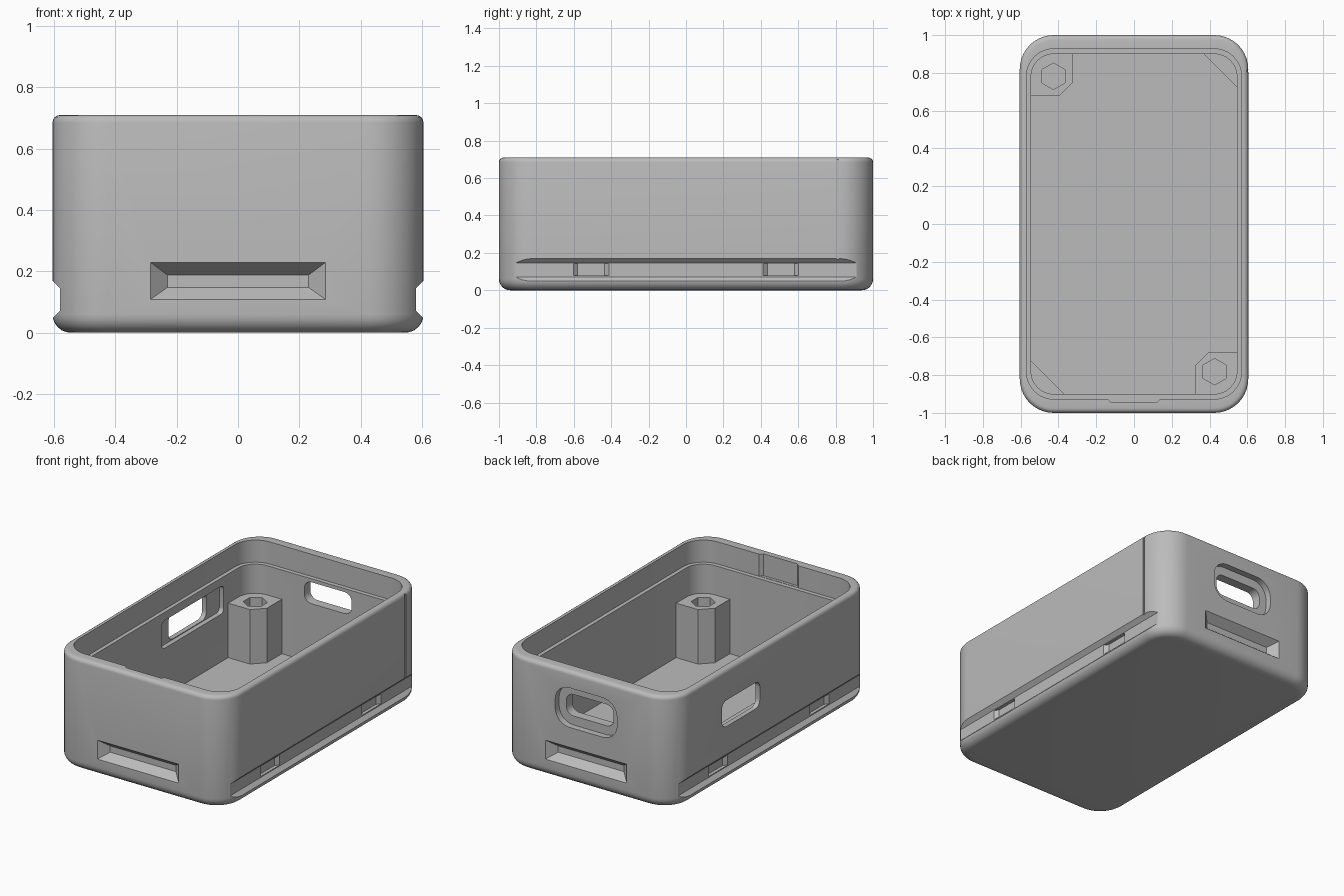
import bpy, bmesh, math
from mathutils import Vector

if "Cube" in bpy.data.objects:
    bpy.data.objects.remove(bpy.data.objects["Cube"])

grey = bpy.data.materials.new("plain grey")
grey.diffuse_color = (0.5, 0.5, 0.5, 1)
grey.use_nodes = True
grey.node_tree.nodes["Principled BSDF"].inputs["Base Color"].default_value = grey.diffuse_color


def loft(name, rings):
    """Closed solid through equal-length rings of points."""
    bm = bmesh.new()
    vs = [[bm.verts.new(p) for p in ring] for ring in rings]
    n = len(vs[0])
    for a, b in zip(vs, vs[1:]):
        for i in range(n):
            j = (i + 1) % n
            bm.faces.new((a[i], a[j], b[j], b[i]))
    bm.faces.new(vs[0][::-1])
    bm.faces.new(vs[-1])
    bmesh.ops.recalc_face_normals(bm, faces=bm.faces)
    me = bpy.data.meshes.new(name)
    bm.to_mesh(me)
    bm.free()
    me.materials.append(grey)
    ob = bpy.data.objects.new(name, me)
    bpy.context.collection.objects.link(ob)
    return ob


def rrect(hx, hy, r, seg=10):
    """Rounded rectangle outline, 2D."""
    pts = []
    for k, (sx, sy) in enumerate([(1, 1), (-1, 1), (-1, -1), (1, -1)]):
        for i in range(seg + 1):
            a = math.pi / 2 * (k + i / seg)
            pts.append((sx * (hx - r) + r * math.cos(a), sy * (hy - r) + r * math.sin(a)))
    return pts


def select(ob):
    bpy.ops.object.select_all(action='DESELECT')
    ob.select_set(True)
    bpy.context.view_layer.objects.active = ob


def cut(ob, cutter):
    cutter.hide_render = True
    m = ob.modifiers.new("cut", 'BOOLEAN')
    m.operation, m.solver, m.object = 'DIFFERENCE', 'EXACT', cutter
    select(ob)
    bpy.ops.object.modifier_apply(modifier=m.name)
    bpy.data.objects.remove(cutter, do_unlink=True)


def smooth(ob):
    select(ob)
    bpy.ops.object.shade_smooth_by_angle(angle=math.radians(30))


# Tray shell: outside up from the base fillet, over the rim, down to the floor
HX, HY, R = 0.605, 1.0, 0.18
FLOOR, LEDGE, TOP = 0.04, 0.57, 0.71
profile = []                                   # (inset, z)
for i in range(7):
    a = math.pi / 2 * i / 6
    profile.append((0.06 * (1 - math.sin(a)), 0.06 * (1 - math.cos(a))))
for i in range(5):
    a = math.pi / 2 * i / 4
    profile.append((0.025 * (1 - math.cos(a)), TOP - 0.025 + 0.025 * math.sin(a)))
profile += [(0.036, TOP), (0.036, LEDGE), (0.06, LEDGE), (0.06, FLOOR)]
# the end walls are thicker than the side walls on the inside
rings = []
for k, (d, z) in enumerate(profile):
    dy = {0.036: 0.073, 0.06: 0.10}[d] if k >= 12 else d
    rings.append([(x, y, z) for x, y in rrect(HX - d, HY - dy, R - d)])
tray = loft("tray", rings)


def rect_x(x, yc, zc, hy, hz):
    return [(x, yc + a * hy, zc + b * hz) for a, b in [(-1, -1), (1, -1), (1, 1), (-1, 1)]]


def rect_y(y, zc, hx, hz):
    return [(a * hx, y, zc + b * hz) for a, b in [(-1, -1), (1, -1), (1, 1), (-1, 1)]]


for s in (-1, 1):
    # Tapered finger slots in the two ends
    cut(tray, loft("end_slot", [rect_y(s * 1.01, 0.169, 0.296, 0.068),
                                rect_y(s * 0.95, 0.168, 0.23, 0.02)]))
    # Long side grooves with two small pockets each
    section = [(0.65, 0.215), (0.58, 0.145), (0.58, 0.072), (0.65, 0.002)]
    cut(tray, loft("side_groove", [[(s * x, y, z) for x, z in section] for y in (-1.1, 1.1)]))
    for yc in (-0.507, 0.507):
        cut(tray, loft("groove_pocket", [rect_x(s * 0.588, yc, 0.11, 0.105, 0.032),
                                         rect_x(s * 0.56, yc, 0.11, 0.0725, 0.032)]))


def slot_y(y0, y1, zc, hx, hz, r):
    return loft("port", [[(a, y, zc + b) for a, b in rrect(hx, hz, r, 6)] for y in (y0, y1)])


def slot_x(x0, x1, yc, zc, hy, hz, r):
    return loft("port", [[(x, yc + a, zc + b) for a, b in rrect(hy, hz, r, 6)] for x in (x0, x1)])


# Rear port: shallow recess with a smaller opening
cut(tray, slot_y(1.05, 0.96, 0.48, 0.217, 0.125, 0.1))
cut(tray, slot_y(1.02, 0.85, 0.48, 0.166, 0.068, 0.05))
# Left switch opening with a wider recess inside
cut(tray, slot_x(-0.65, -0.5, 0.315, 0.43, 0.19, 0.083, 0.045))
cut(tray, slot_x(-0.575, -0.5, 0.325, 0.43, 0.31, 0.088, 0.03))
# Thin upright score on the right side
cut(tray, loft("score", [rect_x(x, 0.812, 0.4325, 0.007, 0.2675) for x in (0.597, 0.65)]))
# Lid catch notch in the front rim
notch = [(-0.155, -0.91), (-0.12, -0.945), (0.12, -0.945), (0.155, -0.91)]
cut(tray, loft("catch_notch", [[(x, y, z) for x, y in notch] for z in (LEDGE + 0.002, 0.75)]))
smooth(tray)

# Screw posts with hexagonal sockets and corner gussets
POST = 0.385
post_plan = [(-0.55, 0.905), (-0.55, 0.68), (-0.393, 0.68), (-0.323, 0.75), (-0.323, 0.905)]
gusset_plan = [(0.55, 0.905), (0.365, 0.905), (0.55, 0.72)]
for s, side in ((1, "rear"), (-1, "front")):
    post = loft(side + "_post", [[(s * x, s * y, z) for x, y in post_plan]
                                 for z in (FLOOR - 0.01, POST)])
    hexa = [(s * -0.427 + 0.07 * math.sin(i * math.pi / 3),
             s * 0.782 + 0.07 * math.cos(i * math.pi / 3)) for i in range(6)]
    cut(post, loft("socket", [[(x, y, z) for x, y in hexa] for z in (POST - 0.15, POST + 0.05)]))
    loft(side + "_gusset", [[(s * x, s * y, z) for x, y in gusset_plan]
                            for z in (FLOOR - 0.01, POST)])
